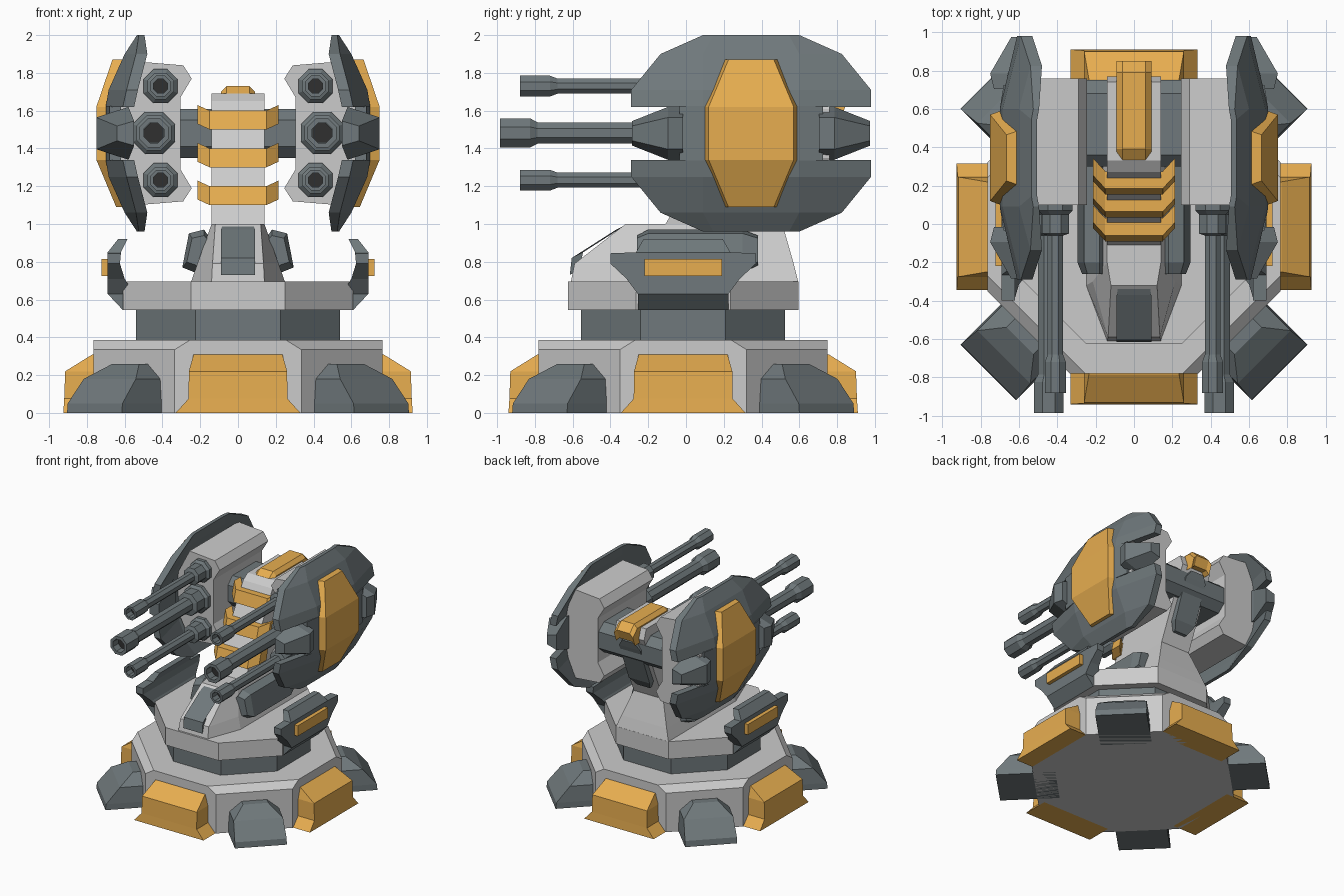
import bpy, bmesh, math
from mathutils import Vector

if "Cube" in bpy.data.objects:
    bpy.data.objects.remove(bpy.data.objects["Cube"])


def material(name, rgb):
    m = bpy.data.materials.new(name)
    m.diffuse_color = (*rgb, 1)
    m.use_nodes = True
    m.node_tree.nodes["Principled BSDF"].inputs["Base Color"].default_value = m.diffuse_color
    return m


YELLOW = material("yellow_paint", (0.80, 0.42, 0.08))
STEEL = material("blue_grey_steel", (0.16, 0.19, 0.20))
DARK = material("dark_bore", (0.03, 0.03, 0.03))
CY = -0.015   # centre of the base in y
PY, PZ = 0.345, 1.48   # centre of the gun pods


def loft(name, rings, mat=None, mirror=False):
    """Skin a list of equal point rings and cap both ends."""
    bm = bmesh.new()
    vs = [[bm.verts.new(p) for p in r] for r in rings]
    n = len(rings[0])
    for a, b in zip(vs, vs[1:]):
        for i in range(n):
            j = (i + 1) % n
            bm.faces.new((a[i], a[j], b[j], b[i]))
    bm.faces.new(vs[0][::-1])
    bm.faces.new(vs[-1])
    bmesh.ops.remove_doubles(bm, verts=bm.verts, dist=1e-5)
    bmesh.ops.recalc_face_normals(bm, faces=bm.faces)
    me = bpy.data.meshes.new(name)
    bm.to_mesh(me)
    bm.free()
    ob = bpy.data.objects.new(name, me)
    bpy.context.collection.objects.link(ob)
    if mat:
        me.materials.append(mat)
    if mirror:
        ob.modifiers.new("mirror", 'MIRROR')
    return ob


def prism_y(name, xz, y0, y1, mat=None, mirror=False):
    return loft(name, [[(x, y, z) for x, z in xz] for y in (y0, y1)], mat, mirror)


def prism_x(name, yz, x0, x1, mat=None, mirror=False):
    return loft(name, [[(x, y, z) for y, z in yz] for x in (x0, x1)], mat, mirror)


def octagon(apo, half, z, diag=0.0):
    """Octagon with flat faces at apo; diag pulls in the diagonal faces."""
    h = half - diag
    pts = [(apo, -h), (apo, h), (h, apo), (-h, apo), (-apo, h), (-apo, -h), (-h, -apo), (h, -apo)]
    return [(x, y + CY, z) for x, y in pts]


def radial(ring, ang):
    """Turn (radius, width, z) points around the base centre."""
    c, s = math.cos(ang), math.sin(ang)
    return [(r * c - w * s, r * s + w * c + CY, z) for r, w, z in ring]


# Base plate, turning ring and platform
loft("base", [octagon(.765, .335, 0), octagon(.765, .335, .335), octagon(.765, .335, .385, .08)])
loft("turning_ring", [octagon(.54, .225, .38), octagon(.54, .225, .55)], STEEL)
loft("platform", [octagon(.61, .25, .545), octagon(.61, .25, .695)])

# Yellow bumpers on the straight sides, grey feet on the diagonals
for i in range(4):
    a = i * math.pi / 2
    rows = [(.925, .33, 0), (.92, .262, .075), (.915, .26, .22), (.77, .235, .31)]
    loft("bumper_%d" % i, [radial([(.7, -w, z), (r, -w, z), (r, w, z), (.7, w, z)], a)
                           for r, w, z in rows], YELLOW)
    rows = [(1.075, .205, 0), (1.07, .205, .05), (.96, .195, .18), (.84, .1, .26)]
    loft("foot_%d" % i, [radial([(.6, -w, z), (r, -w, z), (r, w, z), (.6, w, z)], a + math.pi / 4)
                         for r, w, z in rows], STEEL)

# Side arms with yellow badges
rows = [(.55, .61, .24, .545), (.55, .69, .24, .63), (.60, .69, .30, .71), (.625, .69, .385, .79),
        (.62, .69, .385, .845), (.62, .69, .25, .85), (.585, .635, .21, .92)]
loft("side_arm", [[(a, CY - w, z), (b, CY - w, z), (b, CY + w, z), (a, CY + w, z)]
                  for a, b, w, z in rows], STEEL, True)
prism_x("arm_badge", [(-.22, .725), (.19, .725), (.19, .815), (-.22, .815)], .67, .722, YELLOW, True)


# Wedge-shaped pedestal with front hatch and side boxes
def pedestal_ring(z, front, mid, back, wf, w):
    return [(-wf, front, z), (wf, front, z), (w, mid, z), (w, back, z), (-w, back, z), (-w, mid, z)]


loft("pedestal", [pedestal_ring(.69, -.61, -.32, .595, .14, .25),
                  pedestal_ring(.79, -.59, -.3, .57, .135, .215),
                  pedestal_ring(1.0, -.32, -.2, .51, .12, .14)])
loft("front_hatch", [[(-.09, y, z), (.09, y, z), (.08, y + d, z + .03), (-.08, y + d, z + .03)]
                     for y, z, d in ((-.615, .73, .05), (-.605, .82, .06), (-.37, .97, .06))], STEEL)
box = [(.17, .74), (.22, .74), (.295, .77), (.26, .95), (.18, .97), (.13, .9)]
loft("side_box", [[(.8 * x + .035, y, .7 * z + .26) for x, z in box] if e else
                  [(x, y, z) for x, z in box]
                  for y, e in ((-.26, 1), (-.2, 0), (.3, 0), (.38, 1))], STEEL, True)

# Leaning neck, rear panel, cap strip, ribs and axle
prism_x("neck", [(-.12, .98), (.27, 1.65), (.33, 1.69), (.74, 1.69), (.77, 1.6), (.50, .98)], -.14, .14)
loft("neck_rear_panel", [[(-w, y, z), (w, y, z), (w, y - .06, z), (-w, y - .06, z)]
                         for w, y, z in ((.06, .58, 1.1), (.1, .635, 1.17),
                                         (.1, .765, 1.5), (.06, .785, 1.56))], STEEL)
strip = [(.32, 1.68), (.39, 1.73), (.79, 1.73), (.85, 1.67), (.82, 1.59), (.7, 1.6)]
loft("cap_strip", [[(x, y, z - d) for y, z in strip]
                   for x, d in ((-.09, .03), (-.06, 0), (.06, 0), (.09, .03))], YELLOW)
for i, (y, z) in enumerate(((-.09, 1.1), (.035, 1.3), (.155, 1.5))):
    loft("neck_rib_%d" % i, [[(x, y + dy, z + dz), (x, y + dy + .03, z + dz + .1),
                              (x, y + dy + .12, z + dz + .1), (x, y + dy + .1, z + dz)]
                             for x, dy, dz in ((-.215, .07, .03), (-.15, 0, 0),
                                               (.15, 0, 0), (.215, .07, .03))], YELLOW)
prism_x("pod_axle", [(.30, 1.41), (.36, 1.35), (.68, 1.35), (.75, 1.41),
                     (.75, 1.55), (.68, 1.61), (.36, 1.61), (.30, 1.55)], -.33, .33, STEEL)

# Gun pod body
body = [(.29, .36), (.245, .29), (.305, .19), (.305, -.19), (.245, -.29), (.29, -.36),
        (.53, -.38), (.66, -.13), (.66, .13), (.53, .38)]
prism_y("pod_body", [(x, PZ + z) for x, z in body], .10, .76, None, True)


# Curved armour: upper and lower shells, middle band, end caps, yellow plate
def shell_ring(dz, hw, flat, xo, xe, t=.06):
    out = [(xe, -hw), (xo, -flat), (xo, flat), (xe, hw)]
    return [(x, PY + y, PZ + dz) for x, y in out] + \
           [(x - t, PY + y, PZ + dz) for x, y in reversed(out)]


for name, s in (("upper", 1), ("lower", -1)):
    loft(name + "_shell", [shell_ring(s * .14, .635, .255, .70, .61),
                           shell_ring(s * .23, .635, .255, .685, .59),
                           shell_ring(s * .42, .48, .255, .60, .54),
                           shell_ring(s * .52, .255, .2, .535, .525, .03)], STEEL, True)
loft("middle_band", [shell_ring(dz, .38, .255, .70, .68) for dz in (-.145, .145)], STEEL, True)
for name, s in (("front", -1), ("rear", 1)):
    loft(name + "_shell_cap", [[(a, PY + s * y, PZ - h), (b, PY + s * y, PZ - h * .6),
                                (b, PY + s * y, PZ + h * .6), (a, PY + s * y, PZ + h)]
                               for a, b, y, h in ((.58, .73, .36, .14), (.58, .75, .44, .14),
                                                  (.55, .64, .63, .065))], STEEL, True)
rows = [(.58, .645, .15, -.39), (.67, .75, .255, -.14), (.67, .75, .255, .14), (.58, .665, .15, .39)]
loft("yellow_armour", [[(a, PY - w, PZ + z), (b, PY - w + .03, PZ + z), (b, PY + w - .03, PZ + z),
                        (a, PY + w, PZ + z)] for a, b, w, z in rows], YELLOW, True)


# Guns: collar, barrel and hollow muzzle as eight-sided turned shapes
def turned(name, cx, cz, prof, mat):
    k = 1 / math.cos(math.pi / 8)
    loft(name, [[(cx + r * k * math.cos((i + .5) * math.pi / 4), y,
                  cz + r * k * math.sin((i + .5) * math.pi / 4)) for i in range(8)]
                for y, r in prof], mat, True)


for name, x, z, tip, rm, rb in (("top", .41, 1.73, -.88, .055, .04),
                                ("middle", .445, 1.482, -.985, .077, .056),
                                ("bottom", .41, 1.232, -.88, .055, .04)):
    bore = rm * .68
    turned(name + "_gun_collar", x, z, [(.14, rm + .035), (.07, rm + .035), (.05, rm + .015),
                                        (-.05, rm + .015), (-.06, rb)], STEEL)
    turned(name + "_gun_barrel", x, z, [(.0, rb), (tip + .2, rb), (tip + .16, rm), (tip, rm),
                                        (tip, bore), (tip + .08, bore)], STEEL)
    turned(name + "_gun_bore", x, z, [(tip + .07, bore * .99), (tip + .085, bore * .99)], DARK)
